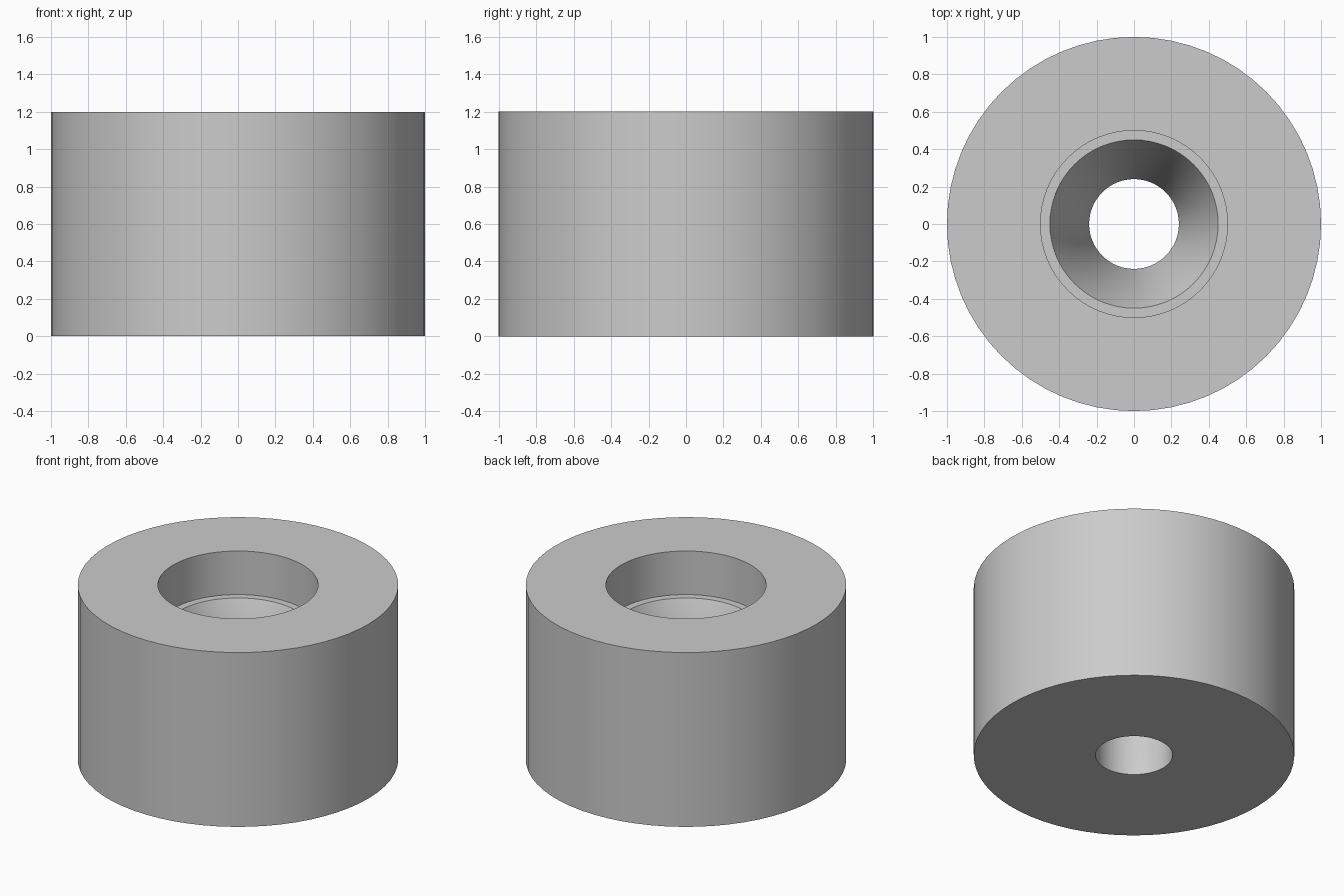
import bpy
import bmesh
from math import radians

cube = bpy.data.objects.get("Cube")
if cube:
    bpy.data.objects.remove(cube, do_unlink=True)

SEGMENTS = 64

grey = bpy.data.materials.new("plain grey")
grey.use_nodes = True
colour = (0.6, 0.6, 0.6, 1)
grey.diffuse_color = colour
grey.node_tree.nodes["Principled BSDF"].inputs["Base Color"].default_value = colour

# Closed half section (radius, height): outer wall, counterbore, ledge, taper, through hole
section = [(1, 0), (1, 1.2), (0.5, 1.2), (0.5, 0.9), (0.45, 0.9), (0.24, 0.45), (0.24, 0)]

# Revolve the section into a bushing
bm = bmesh.new()
verts = [bm.verts.new((r, 0, z)) for r, z in section]
edges = [bm.edges.new((v, verts[i - 1])) for i, v in enumerate(verts)]
bmesh.ops.spin(bm, geom=verts + edges, cent=(0, 0, 0), axis=(0, 0, 1),
               angle=radians(360), steps=SEGMENTS, use_merge=True)
bmesh.ops.remove_doubles(bm, verts=bm.verts, dist=0.0001)
bmesh.ops.recalc_face_normals(bm, faces=bm.faces)

mesh = bpy.data.meshes.new("bushing")
bm.to_mesh(mesh)
bm.free()
mesh.materials.append(grey)
bushing = bpy.data.objects.new("bushing", mesh)
bpy.context.collection.objects.link(bushing)

# Smooth round walls, crisp rims
bpy.ops.object.select_all(action="DESELECT")
bushing.select_set(True)
bpy.context.view_layer.objects.active = bushing
bpy.ops.object.shade_smooth_by_angle(angle=radians(30))
